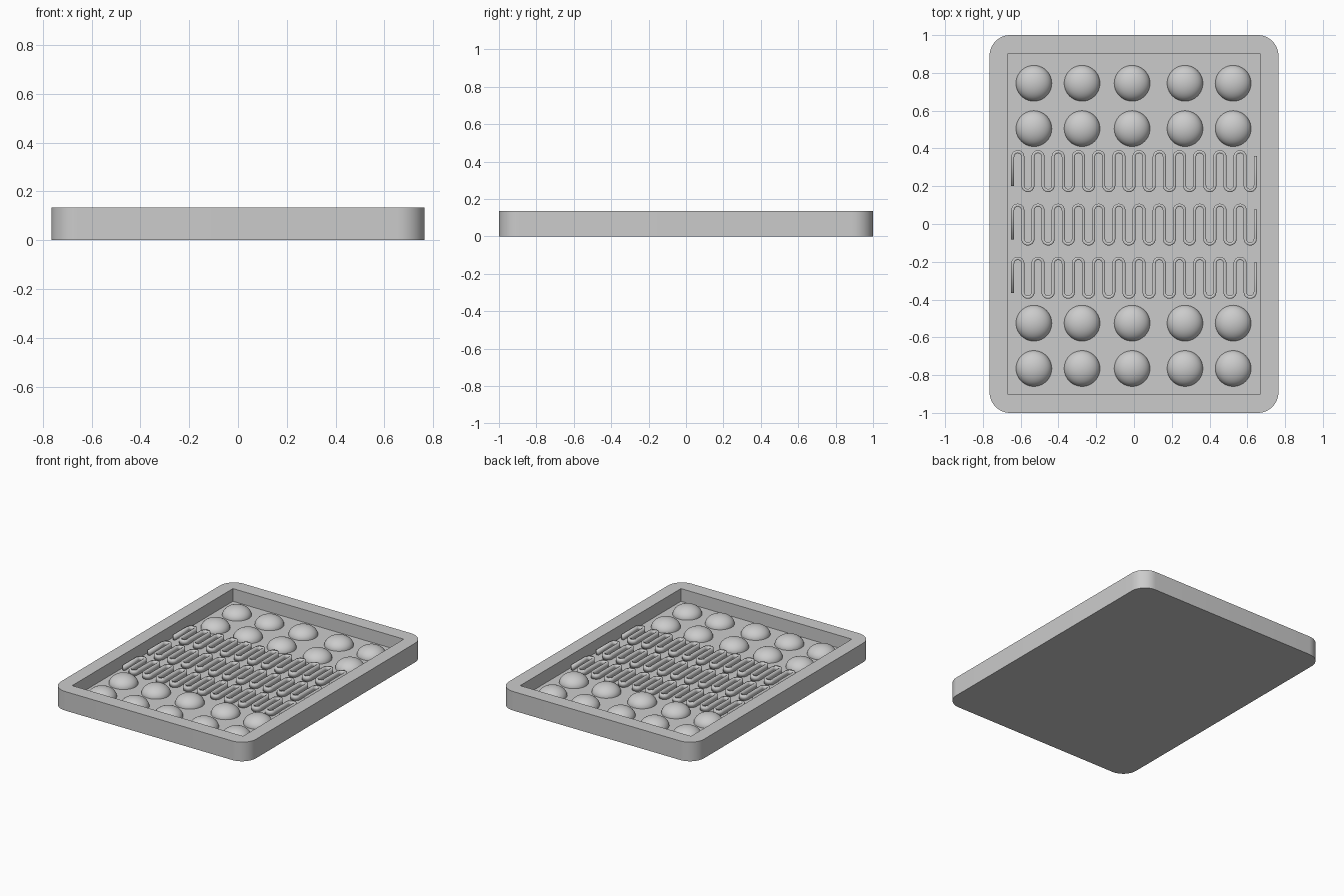
import bpy, bmesh, math

cube = bpy.data.objects.get("Cube")
if cube:
    bpy.data.objects.remove(cube, do_unlink=True)

WIDTH, LENGTH, HEIGHT = 1.53, 2.0, 0.135
FLOOR = 0.045

grey = bpy.data.materials.new("plain grey")
grey.use_nodes = True
grey.diffuse_color = (0.6, 0.6, 0.6, 1)
grey.node_tree.nodes["Principled BSDF"].inputs["Base Color"].default_value = (0.6, 0.6, 0.6, 1)


def make_object(name, bm):
    mesh = bpy.data.meshes.new(name)
    bmesh.ops.recalc_face_normals(bm, faces=bm.faces)
    bm.to_mesh(mesh)
    bm.free()
    mesh.materials.append(grey)
    obj = bpy.data.objects.new(name, mesh)
    bpy.context.collection.objects.link(obj)
    return obj


def smooth(obj):
    bpy.ops.object.select_all(action='DESELECT')
    obj.select_set(True)
    bpy.context.view_layer.objects.active = obj
    bpy.ops.object.shade_smooth_by_angle(angle=math.radians(35))


def block(size_x, size_y, low, high):
    bm = bmesh.new()
    bmesh.ops.create_cube(bm, size=1)
    for v in bm.verts:
        v.co.x *= size_x
        v.co.y *= size_y
        v.co.z = high if v.co.z > 0 else low
    return bm


# Tray with rounded outer corners and a sharp rectangular recess
bm = block(WIDTH, LENGTH, 0, HEIGHT)
uprights = [e for e in bm.edges if abs(e.verts[0].co.z - e.verts[1].co.z) > 0.01]
bmesh.ops.bevel(bm, geom=uprights, offset=0.11, segments=12, profile=0.5, affect='EDGES')
tray = make_object("tray", bm)
cutter = make_object("recess_cutter", block(1.34, 1.8, FLOOR, HEIGHT + 0.1))
cutter.hide_render = True
cut = tray.modifiers.new("recess", 'BOOLEAN')
cut.operation = 'DIFFERENCE'
cut.solver = 'EXACT'
cut.object = cutter
bpy.context.view_layer.objects.active = tray
bpy.ops.object.modifier_apply(modifier=cut.name)
bpy.data.objects.remove(cutter, do_unlink=True)
smooth(tray)


# Domes in two rows at each end
def dome(name, x, y):
    bm = bmesh.new()
    bmesh.ops.create_uvsphere(bm, u_segments=40, v_segments=24, radius=0.095)
    lower = [v for v in bm.verts if v.co.z < -0.001]
    bmesh.ops.delete(bm, geom=lower, context='VERTS')
    for v in bm.verts:
        v.co.z *= 0.69
    obj = make_object(name, bm)
    obj.location = (x, y, FLOOR - 0.001)
    smooth(obj)


for row, y in enumerate((0.745, 0.505, -0.525, -0.765)):
    for col, x in enumerate((-0.53, -0.275, -0.01, 0.27, 0.525)):
        dome(f"dome_{row + 1}_{col + 1}", x, y)


# Upright winding ribs across the middle
def winding_rib(name, centre_y, legs=25, pitch=0.0535, reach=0.076):
    start = -pitch * (legs - 1) / 2
    path = [(start, -0.08)]
    for i in range(legs - 1):
        side = 1 if i % 2 == 0 else -1
        middle = start + pitch * (i + 0.5)
        for k in range(13):
            a = math.pi * k / 12
            path.append((middle - math.cos(a) * pitch / 2,
                         side * (reach + math.sin(a) * pitch / 2)))
    path.append((-start, 0.08))
    bm = bmesh.new()
    pairs = [[bm.verts.new((x, y + centre_y, z)) for z in (FLOOR - 0.003, 0.08)]
             for x, y in path]
    for a, b in zip(pairs, pairs[1:]):
        bm.faces.new((a[0], b[0], b[1], a[1]))
    obj = make_object(name, bm)
    wall = obj.modifiers.new("wall thickness", 'SOLIDIFY')
    wall.thickness = 0.016
    wall.offset = 0
    smooth(obj)


for number, y in enumerate((0.28, -0.003, -0.285)):
    winding_rib(f"winding_rib_{number + 1}", y)
